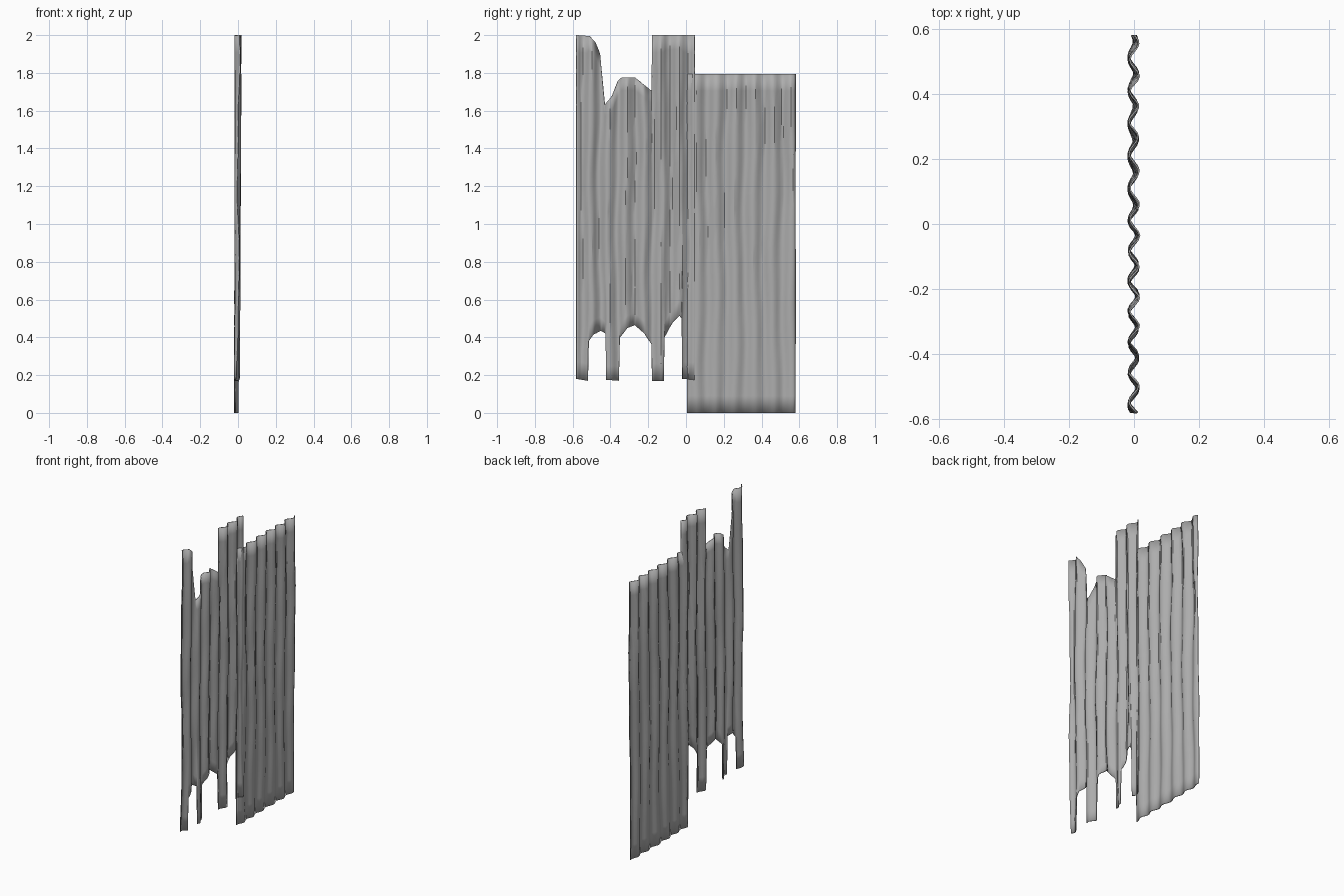
import bpy, bmesh, math

if "Cube" in bpy.data.objects:
    bpy.data.objects.remove(bpy.data.objects["Cube"], do_unlink=True)

steel = bpy.data.materials.new("weathered grey steel")
steel.use_nodes = True
GREY = (0.42, 0.42, 0.42, 1)
steel.diffuse_color = GREY
steel.node_tree.nodes["Principled BSDF"].inputs["Base Color"].default_value = GREY


def height_at(outline, y):
    """Height of an outline, linear between its points."""
    for (y0, z0), (y1, z1) in zip(outline, outline[1:]):
        if y <= y1:
            return z0 + (z1 - z0) * max(0, y - y0) / (y1 - y0)
    return outline[-1][1]


def corrugated_sheet(name, top, bottom, crest, pitch, base, tip, rows=20, thick=0.005):
    """Wavy sheet between two outlines; base and tip are (offset, amplitude)."""
    start, end = top[0][0], top[-1][0]
    count = round((end - start) / pitch * 8)
    regular = [start + (end - start) * i / count for i in range(count + 1)]
    corners = sorted({p[0] for p in top + bottom})
    # regular columns, except where an outline corner already makes one
    columns = sorted(corners + [y for y in regular
                                if min(abs(y - c) for c in corners) > 0.004])
    bm = bmesh.new()
    grid = []
    for y in columns:
        low, high = height_at(bottom, y), height_at(top, y)
        line = []
        for r in range(rows + 1):
            z = low + (high - low) * r / rows
            f = z / 2
            # ridges wander slightly along their length
            drift = 0.006 * math.sin(5 * z + 9 * y) + 0.003 * math.sin(13 * z - 21 * y)
            offset = base[0] + (tip[0] - base[0]) * f
            amp = base[1] + (tip[1] - base[1]) * f
            x = offset + amp * math.cos(math.tau * (y - crest + drift) / pitch)
            x += 0.0015 * math.sin(7 * z + 17 * y)
            line.append(bm.verts.new((x, y, z)))
        grid.append(line)
    for a, b in zip(grid, grid[1:]):
        for r in range(rows):
            bm.faces.new((a[r], b[r], b[r + 1], a[r + 1]))
    mesh = bpy.data.meshes.new(name)
    bm.to_mesh(mesh)
    bm.free()
    mesh.materials.append(steel)
    obj = bpy.data.objects.new(name, mesh)
    bpy.context.collection.objects.link(obj)
    solid = obj.modifiers.new("thickness", "SOLIDIFY")
    solid.thickness = thick
    solid.offset = 0
    bpy.ops.object.select_all(action="DESELECT")
    obj.select_set(True)
    bpy.context.view_layer.objects.active = obj
    bpy.ops.object.shade_smooth_by_angle(angle=math.radians(30))
    return obj


# Torn sheet with a broken top and rusted-away lower edge
torn_top = [(-0.58, 2), (-0.51, 1.995), (-0.48, 1.96), (-0.455, 1.9), (-0.43, 1.63),
            (-0.39, 1.68), (-0.36, 1.76), (-0.34, 1.775), (-0.27, 1.775),
            (-0.19, 1.71), (-0.182, 1.71), (-0.18, 2), (0.045, 2)]
torn_bottom = [(-0.58, 0.18), (-0.52, 0.17), (-0.515, 0.38), (-0.49, 0.415),
               (-0.45, 0.435), (-0.425, 0.42), (-0.422, 0.175), (-0.355, 0.17),
               (-0.35, 0.4), (-0.31, 0.45), (-0.27, 0.465), (-0.22, 0.42),
               (-0.183, 0.365), (-0.18, 0.17), (-0.118, 0.17), (-0.115, 0.4),
               (-0.07, 0.48), (-0.035, 0.515), (-0.022, 0.5), (-0.02, 0.18), (0.045, 0.175)]
corrugated_sheet("torn_sheet", torn_top, torn_bottom, -0.035, 0.094,
                 (-0.006, 0.011), (0.001, 0.015))

# Whole sheet, overlapping the torn one
corrugated_sheet("whole_sheet", [(0.005, 1.795), (0.58, 1.795)], [(0.005, 0), (0.58, 0)],
                 0.46, 0.1, (-0.009, 0.008), (0.001, 0.015))
